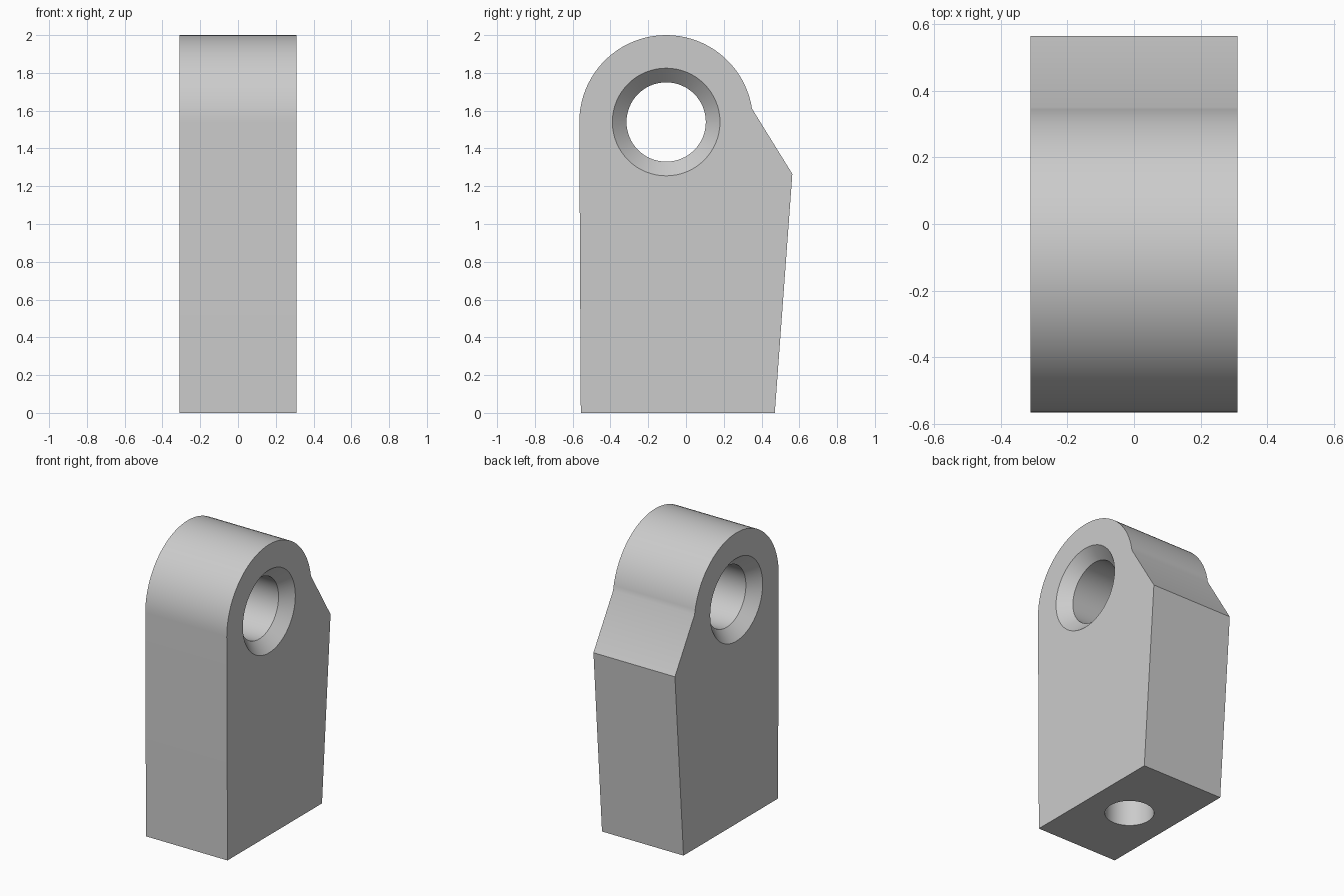
import bpy, bmesh, math
from mathutils import Matrix

if "Cube" in bpy.data.objects:
    bpy.data.objects.remove(bpy.data.objects["Cube"], do_unlink=True)

HALF_W = 0.31                    # half the thickness along x
PIVOT_Y, PIVOT_Z = -0.105, 1.54  # centre of the rounded head
HEAD_R = 0.46
BORE_R, SINK_R = 0.21, 0.285     # cross bore and its countersink
SINK_DEPTH = SINK_R - BORE_R

grey = bpy.data.materials.new("plain_grey")
grey.use_nodes = True
grey.diffuse_color = (0.6, 0.6, 0.6, 1)
grey.node_tree.nodes["Principled BSDF"].inputs["Base Color"].default_value = (0.6, 0.6, 0.6, 1)


def add_object(name, bm):
    bmesh.ops.recalc_face_normals(bm, faces=bm.faces)
    mesh = bpy.data.meshes.new(name)
    bm.to_mesh(mesh)
    bm.free()
    mesh.materials.append(grey)
    obj = bpy.data.objects.new(name, mesh)
    bpy.context.collection.objects.link(obj)
    return obj


def turned_cutter(name, profile, matrix, sides=64):
    """Stack rings of (radius, height) along local z and close both ends."""
    bm = bmesh.new()
    rings = []
    for r, h in profile:
        angles = [2 * math.pi * i / sides for i in range(sides)]
        rings.append([bm.verts.new((r * math.cos(a), r * math.sin(a), h)) for a in angles])
    for low, high in zip(rings, rings[1:]):
        for i in range(sides):
            j = (i + 1) % sides
            bm.faces.new((low[i], low[j], high[j], high[i]))
    bm.faces.new(rings[0])
    bm.faces.new(rings[-1])
    bm.transform(matrix)
    obj = add_object(name, bm)
    obj.hide_render = True
    return obj


# Body: side outline with a rounded head and a sloped back shoulder
outline = [(-0.557, 0), (0.47, 0), (0.563, 1.265)]
start, steps = math.radians(8.75), 40
for i in range(steps + 1):
    a = start + (math.pi - start) * i / steps
    outline.append((PIVOT_Y + HEAD_R * math.cos(a), PIVOT_Z + HEAD_R * math.sin(a)))

bm = bmesh.new()
side = bm.faces.new([bm.verts.new((-HALF_W, y, z)) for y, z in outline])
extruded = bmesh.ops.extrude_face_region(bm, geom=[side], use_keep_orig=True)
moved = [g for g in extruded["geom"] if isinstance(g, bmesh.types.BMVert)]
bmesh.ops.translate(bm, verts=moved, vec=(2 * HALF_W, 0, 0))
body = add_object("lug_body", bm)

# Cross bore, countersunk on both sides
out = 0.05
inner = HALF_W - SINK_DEPTH
bore_profile = [(SINK_R + out, -HALF_W - out), (BORE_R, -inner),
                (BORE_R, inner), (SINK_R + out, HALF_W + out)]
to_pivot = Matrix.Translation((0, PIVOT_Y, PIVOT_Z)) @ Matrix.Rotation(math.pi / 2, 4, "Y")
bore = turned_cutter("bore_cutter", bore_profile, to_pivot)

# Blind hole in the underside
blind = turned_cutter("base_hole_cutter", [(0.154, -0.1), (0.154, 0.6)],
                      Matrix.Translation((0, -0.045, 0)))

# Cut both holes, then drop the cutters
bpy.ops.object.select_all(action="DESELECT")
body.select_set(True)
bpy.context.view_layer.objects.active = body
for cutter in (bore, blind):
    cut = body.modifiers.new(cutter.name, "BOOLEAN")
    cut.operation = "DIFFERENCE"
    cut.solver = "EXACT"
    cut.object = cutter
    bpy.ops.object.modifier_apply(modifier=cut.name)
    bpy.data.objects.remove(cutter, do_unlink=True)

bpy.ops.object.shade_smooth_by_angle(angle=math.radians(30))
